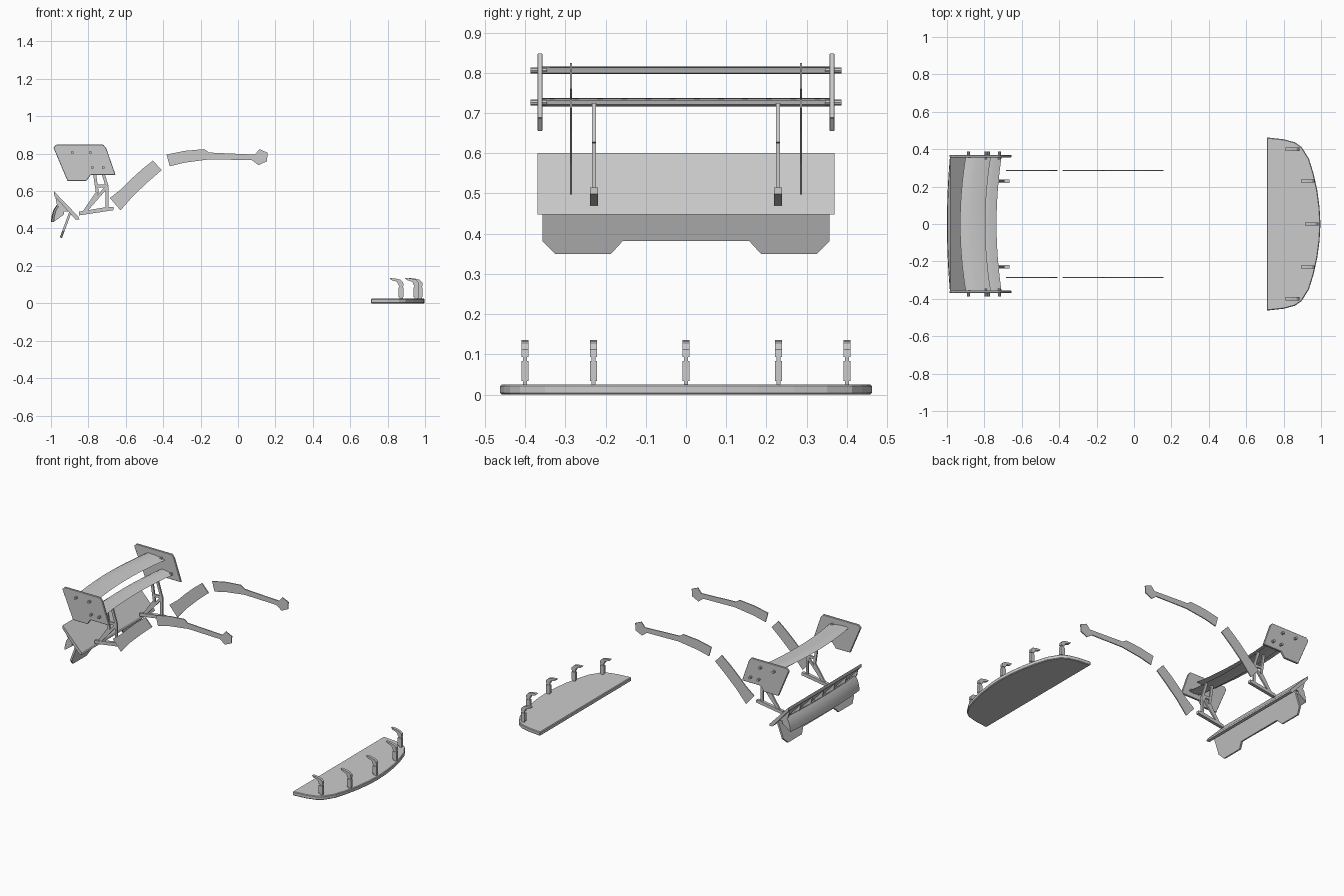
import bpy, bmesh, math
from mathutils import Vector

if "Cube" in bpy.data.objects:
    bpy.data.objects.remove(bpy.data.objects["Cube"])


def finish(name, bm, bevel=0):
    bmesh.ops.recalc_face_normals(bm, faces=bm.faces[:])
    me = bpy.data.meshes.new(name)
    bm.to_mesh(me)
    bm.free()
    ob = bpy.data.objects.new(name, me)
    bpy.context.collection.objects.link(ob)
    if bevel:
        m = ob.modifiers.new("edge", 'BEVEL')
        m.width = bevel
        m.segments = 1
    return ob


def extrude(bm, base, offset):
    """Prism from a polygon of 3D points."""
    a = [bm.verts.new(p) for p in base]
    b = [bm.verts.new(Vector(p) + Vector(offset)) for p in base]
    n = len(a)
    bm.faces.new(a)
    bm.faces.new(b[::-1])
    for i in range(n):
        bm.faces.new((a[i], b[i], b[(i + 1) % n], a[(i + 1) % n]))


def side_plate(bm, xz, y, t):
    extrude(bm, [(x, y - t / 2, z) for x, z in xz], (0, t, 0))


def bar(bm, p, q, y, w, t):
    """Flat bar between two x,z points."""
    p, q = Vector(p), Vector(q)
    d = (q - p).normalized()
    n = Vector((-d.y, d.x)) * w / 2
    side_plate(bm, [p + n, q + n, q - n, p - n], y, t)


def loft(name, profile, bow, half, steps=12):
    """Sweep an x,z profile across y with the middle bowed rearward."""
    bm = bmesh.new()
    rings = []
    for i in range(steps + 1):
        u = 2 * i / steps - 1
        rings.append([bm.verts.new((x - bow * (1 - u * u), u * half, z)) for x, z in profile])
    n = len(profile)
    for a, b in zip(rings, rings[1:]):
        for i in range(n):
            bm.faces.new((a[i], a[(i + 1) % n], b[(i + 1) % n], b[i]))
    bm.faces.new(rings[0])
    bm.faces.new(rings[-1][::-1])
    ob = finish(name, bm)
    for p in ob.data.polygons:
        p.use_smooth = len(p.vertices) == 4
    bpy.context.view_layer.objects.active = ob
    ob.select_set(True)
    bpy.ops.object.shade_smooth_by_angle(angle=math.radians(30))
    ob.select_set(False)
    return ob


# Front splitter plate
half = [(0.71, 0.463), (0.80, 0.453), (0.86, 0.437), (0.895, 0.413), (0.935, 0.35),
        (0.96, 0.27), (0.98, 0.18), (0.992, 0.09), (0.997, 0)]
outline = half + [(x, -y) for x, y in half[-2::-1]]
bm = bmesh.new()
extrude(bm, [(x, y, 0) for x, y in outline], (0, 0, 0.025))
finish("front_splitter", bm, 0.004)

# Splitter hooks: foot, post, pin and curved top
for x, y in [(0.885, 0.40), (0.885, -0.40), (0.967, 0.23), (0.967, -0.23), (0.987, 0)]:
    bm = bmesh.new()
    side_plate(bm, [(x - .022, .02), (x - .002, .02), (x - .002, .1), (x - .022, .1)], y, .010)
    side_plate(bm, [(x - .028, .034), (x, .034), (x, .084), (x - .028, .084)], y, .017)
    side_plate(bm, [(x - .025, .093), (x, .093), (x - .002, .112), (x - .016, .126),
                    (x - .045, .133), (x - .074, .135), (x - .066, .125), (x - .035, .115)], y, .017)
    finish("splitter_hook", bm)

# Rear wing blades
loft("upper_wing_blade", [(-.90, .808), (-.885, .815), (-.84, .813), (-.79, .806), (-.765, .799),
                          (-.79, .797), (-.84, .800), (-.885, .801)], .03, .36)
loft("lower_wing_blade", [(-.80, .731), (-.785, .737), (-.745, .732), (-.708, .721),
                          (-.74, .716), (-.785, .722)], .027, .36)

# Mirrored side parts
end_plate = [(-.987, .832), (-.972, .848), (-.72, .848), (-.704, .828), (-.655, .687),
             (-.787, .687), (-.81, .655), (-.912, .655)]
rear_arch = [(-.685, .563), (-.625, .61), (-.57, .665), (-.515, .715), (-.455, .763),
             (-.408, .712), (-.48, .65), (-.56, .575), (-.628, .497)]
front_arch = [(-.382, .795), (-.286, .815), (-.18, .824), (-.155, .806), (.09, .795),
              (.115, .824), (.158, .805), (.155, .76), (.11, .738), (.075, .765),
              (-.15, .77), (-.285, .752), (-.365, .733)]
for s in (-1, 1):
    bm = bmesh.new()
    side_plate(bm, end_plate, s * .363, .013)
    finish("wing_end_plate", bm, .002)

    # Bolts through the end plates
    bm = bmesh.new()
    for x, z in [(-.885, .806), (-.79, .806), (-.778, .726), (-.72, .726)]:
        ring = [(x + .008 * math.cos(k * math.pi / 5), s * .345, z + .008 * math.sin(k * math.pi / 5))
                for k in range(10)]
        extrude(bm, ring, (0, s * .042, 0))
    finish("wing_bolts", bm)

    # Wing support frame
    bm = bmesh.new()
    y = s * .229
    side_plate(bm, [(-.85, .47), (-.665, .498), (-.665, .515), (-.70, .515), (-.85, .49)], y, .02)
    for p, q in [((-.825, .485), (-.752, .592)), ((-.752, .592), (-.772, .725)),
                 ((-.70, .505), (-.70, .625)), ((-.70, .625), (-.73, .722)),
                 ((-.82, .488), (-.70, .625)), ((-.757, .628), (-.70, .628))]:
        bar(bm, p, q, y, .016, .010)
    finish("wing_support", bm)

    # Thin wheel arch trims
    for name, pts in (("rear_arch_trim", rear_arch), ("front_arch_trim", front_arch)):
        bm = bmesh.new()
        side_plate(bm, pts, s * .286, .006)
        finish(name, bm)

# Sloped tail panel
bm = bmesh.new()
extrude(bm, [(x, -.369, z) for x, z in [(-.985, .60), (-.852, .462), (-.848, .448),
                                        (-.870, .449), (-.985, .578)]], (0, .738, 0))
finish("tail_panel", bm)

# Ribs below the tail panel
bm = bmesh.new()
for i in range(7):
    side_plate(bm, [(-.98, .585), (-.968, .525), (-.93, .49), (-.90, .49)], -.345 + .115 * i, .008)
finish("tail_ribs", bm)

# Bowed rear lip
loft("rear_lip", [(-.93, .51), (-.955, .525), (-.972, .50), (-.982, .465), (-.985, .436),
                  (-.972, .445), (-.93, .475)], .015, .35)

# Lower rear plate with two hanging tabs, leaning back
h = [(.357, .50), (.357, .385), (.325, .352), (.187, .352), (.157, .385)]
bm = bmesh.new()
pts = h + [(-y, z) for y, z in h[::-1]]
extrude(bm, [(-.953 + (z - .352) * .37, y, z) for y, z in pts], (.012, 0, -.003))
finish("lower_rear_plate", bm)
